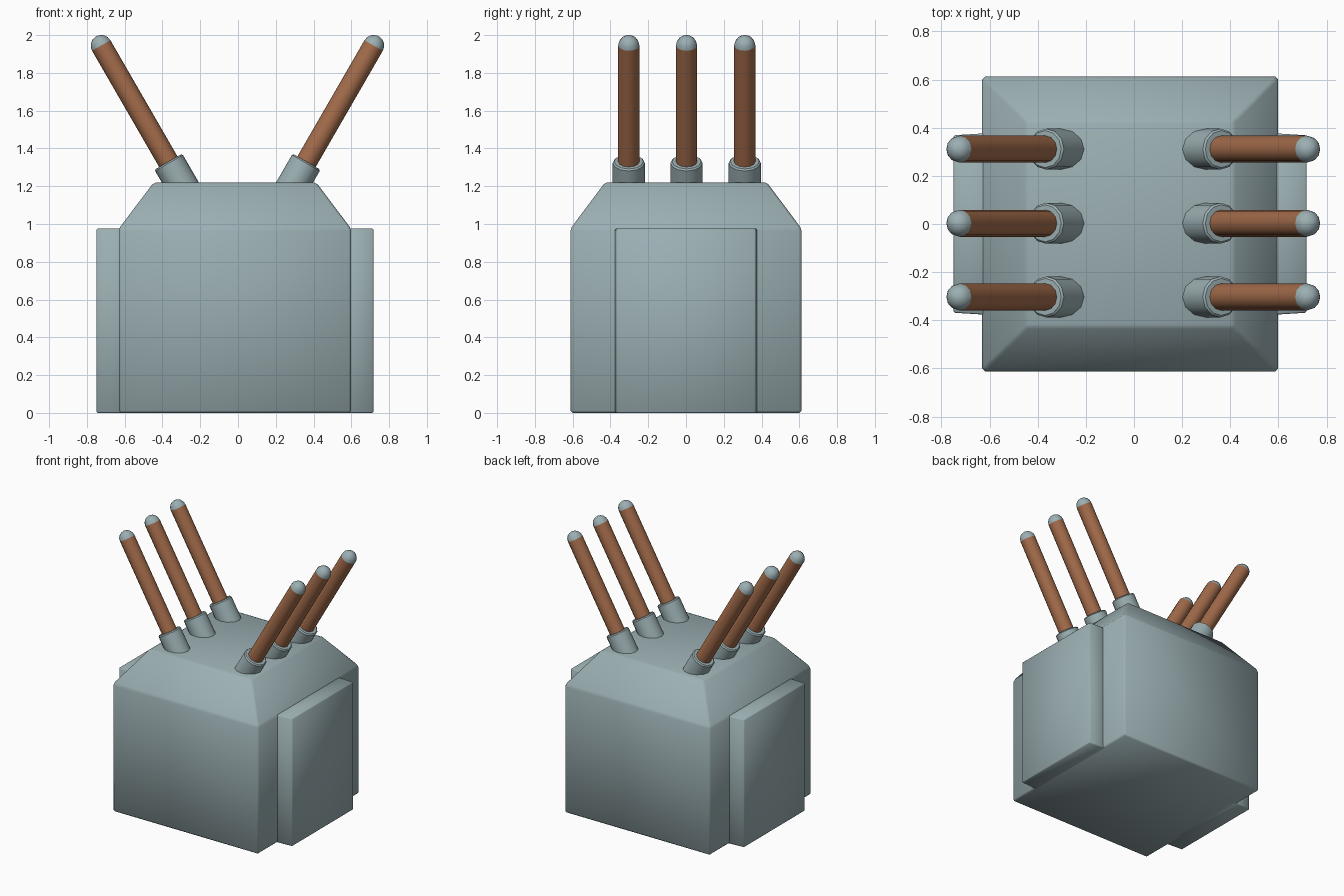
import bpy, bmesh, math
from mathutils import Matrix, Vector

cube = bpy.data.objects.get("Cube")
if cube:
    bpy.data.objects.remove(cube, do_unlink=True)


def material(name, rgb):
    m = bpy.data.materials.new(name)
    m.use_nodes = True
    m.diffuse_color = (*rgb, 1)
    m.node_tree.nodes["Principled BSDF"].inputs["Base Color"].default_value = (*rgb, 1)
    return m


GREY = material("blue grey paint", (0.33, 0.43, 0.45))
BROWN = material("brown ceramic", (0.37, 0.15, 0.07))


def finish(name, bm, mat, angle):
    bmesh.ops.recalc_face_normals(bm, faces=bm.faces)
    mesh = bpy.data.meshes.new(name)
    bm.to_mesh(mesh)
    bm.free()
    mesh.materials.append(mat)
    ob = bpy.data.objects.new(name, mesh)
    bpy.context.collection.objects.link(ob)
    bpy.ops.object.select_all(action="DESELECT")
    ob.select_set(True)
    bpy.context.view_layer.objects.active = ob
    bpy.ops.object.shade_smooth_by_angle(angle=math.radians(angle))
    return ob


def bevelled_box(name, lo, hi):
    """Box between two corners with a fine rounded edge."""
    bm = bmesh.new()
    bmesh.ops.create_cube(bm, size=1)
    lo, hi = Vector(lo), Vector(hi)
    for v in bm.verts:
        v.co = (lo + hi) / 2 + v.co * (hi - lo)
    return bm


def bevel(bm, width):
    bmesh.ops.bevel(bm, geom=bm.edges[:], offset=width, segments=1,
                    profile=0.5, affect="EDGES")


def turned(name, profile, matrix, mat, sides=12):
    """Solid of revolution from (radius, height) points, placed by a matrix."""
    bm = bmesh.new()
    rings = []
    for r, h in profile:
        rings.append([bm.verts.new((r * math.cos(a), r * math.sin(a), h))
                      for a in (math.tau * i / sides for i in range(sides))])
    for low, high in zip(rings, rings[1:]):
        for i in range(sides):
            j = (i + 1) % sides
            bm.faces.new((low[i], low[j], high[j], high[i]))
    bm.faces.new(rings[0])
    bm.faces.new(rings[-1])
    bm.transform(matrix)
    return finish(name, bm, mat, 40)


# Tank with a tapered roof
CX = -0.016
bm = bevelled_box("tank", (CX - 0.615, -0.612, 0), (CX + 0.615, 0.612, 0.975))
roof = max(bm.faces, key=lambda f: f.calc_center_median().z)
top = bmesh.ops.extrude_face_region(bm, geom=[roof])["geom"]
bmesh.ops.delete(bm, geom=[roof], context="FACES_ONLY")
for v in (g for g in top if isinstance(g, bmesh.types.BMVert)):
    v.co = (CX + (v.co.x - CX) * 0.7, v.co.y * 0.7, 1.22)
bevel(bm, 0.012)
finish("tank", bm, GREY, 50)

# Side radiators, slightly narrower on the outside
for side, label in ((1, "left"), (-1, "right")):
    xs = sorted((CX + side * 0.55, CX + side * 0.733))
    bm = bevelled_box("radiator", (xs[0], -0.38, 0), (xs[1], 0.38, 0.975))
    for v in bm.verts:
        if (v.co.x - CX) * side > 0.6:
            v.co.y *= 0.97
    bevel(bm, 0.006)
    finish(label + "_radiator", bm, GREY, 50)

# Leaning bushings: socket, insulator rod and domed tip
ROD, SOCKET, LENGTH = 0.056, 0.085, 0.71
DOME = [(ROD * math.cos(a), LENGTH + ROD * math.sin(a))
        for a in (math.radians(d) for d in (0, 22, 45, 66, 86))]
for side, label in ((1, "left"), (-1, "right")):
    for y, place in ((-0.303, "front"), (0.003, "middle"), (0.311, "back")):
        m = (Matrix.Translation((side * 0.366 - 0.003, y, 1.33))
             @ Matrix.Rotation(side * math.radians(30), 4, "Y"))
        name = f"{label}_{place}_"
        turned(name + "socket", [(SOCKET, -0.19), (SOCKET, -0.008), (SOCKET - 0.008, 0)], m, GREY)
        turned(name + "insulator", [(ROD, -0.05), (ROD, LENGTH)], m, BROWN)
        turned(name + "tip", DOME, m, GREY)
